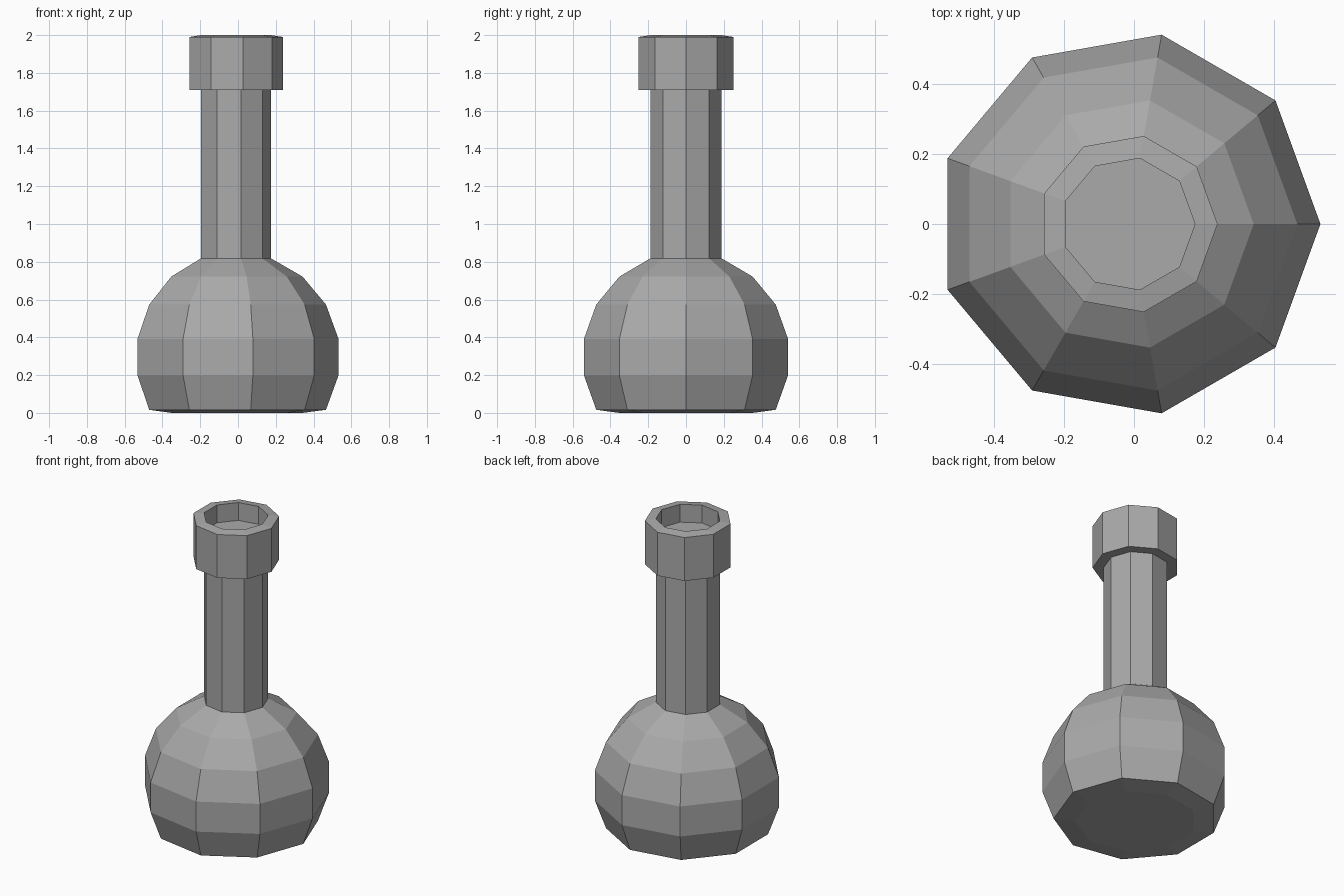
import bpy, bmesh
from math import sin, cos, pi, radians

if "Cube" in bpy.data.objects:
    bpy.data.objects.remove(bpy.data.objects["Cube"], do_unlink=True)

SIDES = 9
BULB_R, BULB_Z = 0.557, 0.295      # faceted sphere of the bulb
NECK_R = BULB_R * cos(radians(70))
NECK_Z = BULB_Z + BULB_R * sin(radians(70))
# shift the odd-sided shape so its bounds are centred
CENTRE_X = -BULB_R * cos(radians(10)) * (1 - cos(pi / SIDES)) / 2

grey = bpy.data.materials.new("plain grey")
grey.use_nodes = True
colour = (0.4, 0.4, 0.4, 1)
grey.diffuse_color = colour
grey.node_tree.nodes["Principled BSDF"].inputs["Base Color"].default_value = colour


def lathe(name, profile, cap_start=False, cap_end=False):
    """Turn a (radius, height) profile into a flat-faced solid."""
    bm = bmesh.new()
    rings = []
    for r, z in profile:
        rings.append([bm.verts.new((CENTRE_X + r * cos(2 * pi * i / SIDES),
                                    r * sin(2 * pi * i / SIDES), z))
                      for i in range(SIDES)])
    for low, high in zip(rings, rings[1:]):
        for i in range(SIDES):
            j = (i + 1) % SIDES
            bm.faces.new((low[i], low[j], high[j], high[i]))
    if cap_start:
        bm.faces.new(rings[0][::-1])
    if cap_end:
        bm.faces.new(rings[-1])
    mesh = bpy.data.meshes.new(name)
    bm.to_mesh(mesh)
    bm.free()
    mesh.materials.append(grey)
    obj = bpy.data.objects.new(name, mesh)
    bpy.context.collection.objects.link(obj)
    return obj


# Round bulb with a flattened base
bulb_profile = [(BULB_R * cos(radians(a)), max(0, BULB_Z + BULB_R * sin(radians(a))))
                for a in range(-50, 71, 20)]
lathe("bulb", bulb_profile, cap_start=True)

# Straight neck
lathe("neck", [(NECK_R, NECK_Z), (NECK_R, 1.71)])

# Thick collar with a shallow well in the mouth
lathe("collar", [(NECK_R, 1.71), (0.255, 1.71), (0.255, 1.99),
                 (NECK_R, 2.0), (NECK_R, 1.885)], cap_end=True)
